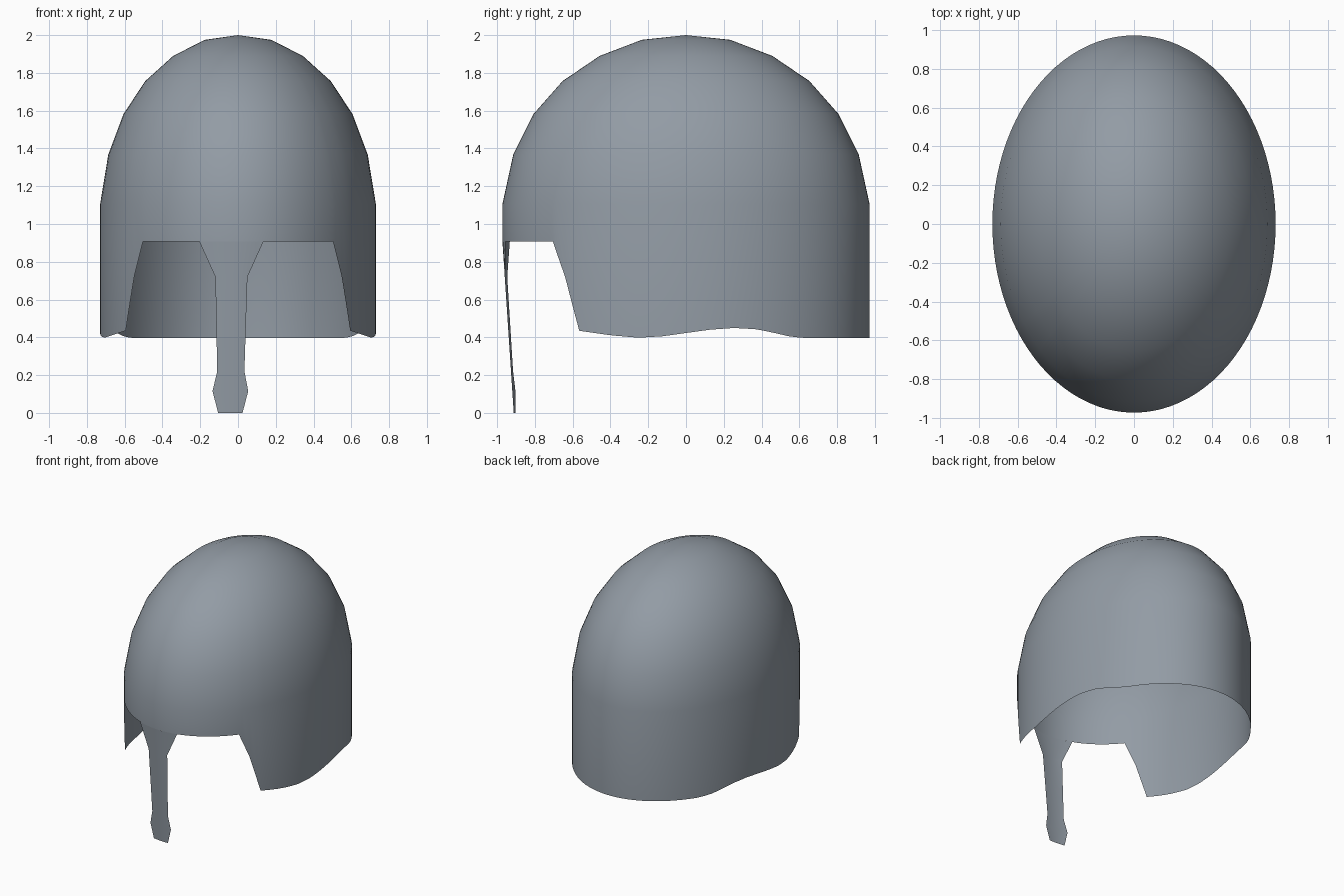
import bpy, math

if "Cube" in bpy.data.objects:
    bpy.data.objects.remove(bpy.data.objects["Cube"])

RX, RY = 0.73, 0.972     # half width and half length of the oval shell
BROW = 0.908

# Blue-grey steel
steel = bpy.data.materials.new("steel")
steel.diffuse_color = (0.29, 0.33, 0.375, 1)
steel.use_nodes = True
steel.node_tree.nodes["Principled BSDF"].inputs["Base Color"].default_value = steel.diffuse_color


def angle_from_y(y):     # angle measured from the front (-y)
    return math.acos(max(-1, min(1, -y / RY)))


def lerp_table(table, t):
    for (a, za), (b, zb) in zip(table, table[1:]):
        if t <= b:
            return za + (zb - za) * (t - a) / (b - a)
    return table[-1][1]


def make_object(name, verts, faces):
    me = bpy.data.meshes.new(name)
    me.from_pydata(verts, [], faces)
    me.update()
    me.materials.append(steel)
    ob = bpy.data.objects.new(name, me)
    bpy.context.collection.objects.link(ob)
    for p in me.polygons:
        p.use_smooth = True
    return ob


# Lower rim, front to back: eye opening, cheek edge, wavy side, neck (y, z)
rim = [(-RY, BROW), (-0.705, BROW), (-0.64, 0.72), (-0.565, 0.435),
       (-0.40, 0.411), (-0.25, 0.398), (-0.12, 0.406), (0.0, 0.423),
       (0.13, 0.441), (0.26, 0.45), (0.38, 0.442), (0.47, 0.423),
       (0.55, 0.404), (0.63, 0.396), (RY, 0.396)]
rim = [(angle_from_y(y), z) for y, z in rim]

# Column angles: even spacing plus the exact cheek corners, mirrored
corners = [a for a, z in rim[1:4]]
half = [math.pi * i / 48 for i in range(49)]
half = sorted([a for a in half if all(abs(a - c) > 0.02 for c in corners)] + corners)
angles = half + [-a for a in reversed(half[1:-1])]
n = len(angles)

# Helmet shell: dome rings, then a straight wall down to the rim
dome = [(0.241, 1.975), (0.47, 1.89), (0.672, 1.757), (0.83, 1.583),
        (0.941, 1.367), (1.0, 1.105)]
verts = [(0, 0, 2.0)]
for scale, z in dome + [(1.0, None)]:
    for a in angles:
        height = lerp_table(rim, abs(a)) if z is None else z
        verts.append((RX * scale * math.sin(a), -RY * scale * math.cos(a), height))
faces = [(0, 1 + i, 1 + (i + 1) % n) for i in range(n)]
for r in range(len(dome)):
    for i in range(n):
        j = (i + 1) % n
        a, b = 1 + r * n, 1 + (r + 1) * n
        faces.append((a + i, b + i, b + j, a + j))
make_object("helmet_shell", verts, faces)

# Nose guard: curved strip leaning inward (z, left x, right x)
guard = [(BROW, -0.205, 0.135), (0.72, -0.12, 0.05), (0.48, -0.115, 0.042),
         (0.22, -0.11, 0.034), (0.115, -0.135, 0.054), (0.0, -0.105, 0.024)]
cols = 8
verts, faces = [], []
for z, left, right in guard:
    for c in range(cols + 1):
        x = left + (right - left) * c / cols
        y = -RY * math.sqrt(1 - (x / RX) ** 2) + 0.06 * (BROW - z) / BROW
        verts.append((x, y, z))
for r in range(len(guard) - 1):
    for c in range(cols):
        k = r * (cols + 1) + c
        faces.append((k, k + cols + 1, k + cols + 2, k + 1))
make_object("nose_guard", verts, faces)
